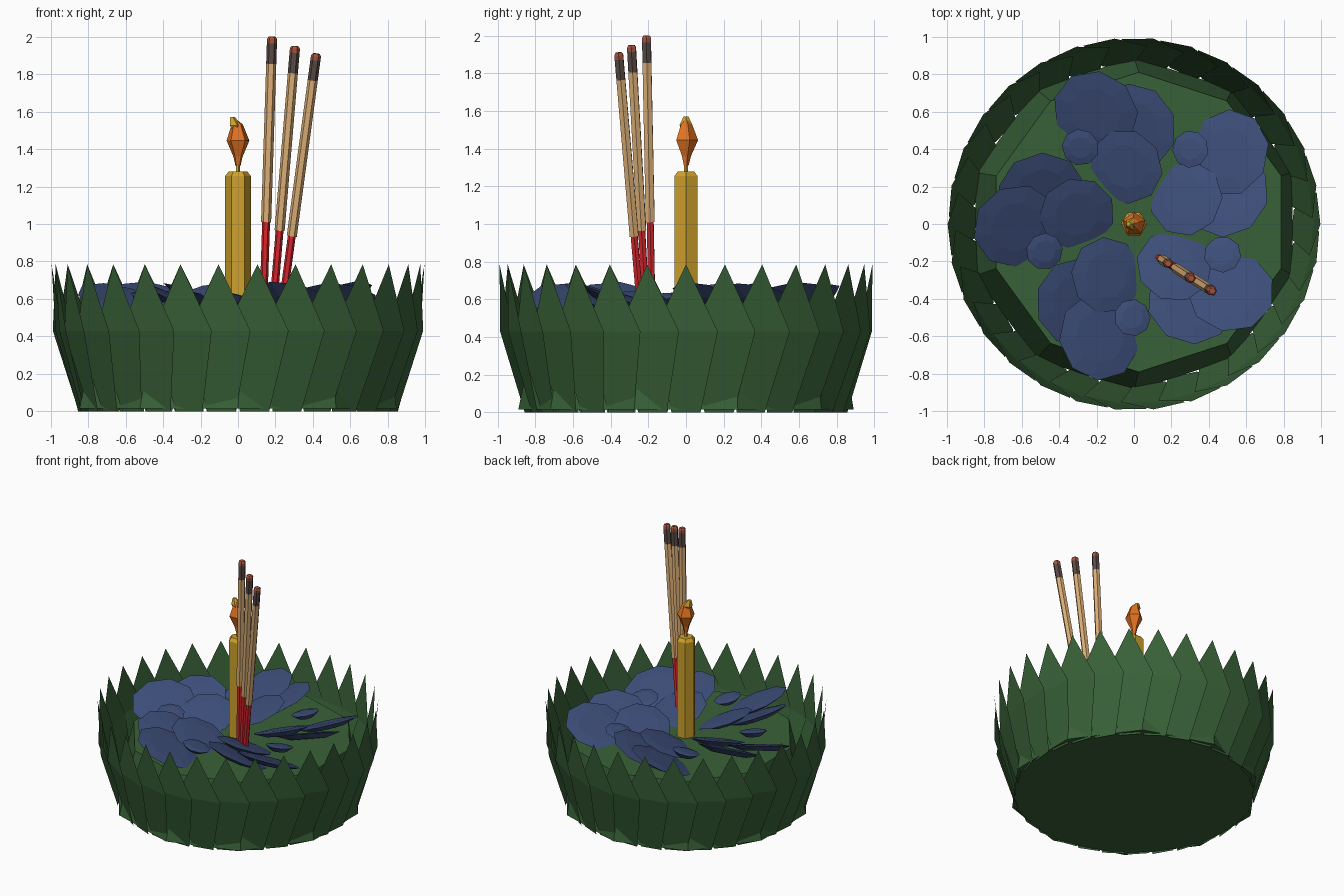
import bpy, bmesh, math
from mathutils import Vector, Matrix

cube = bpy.data.objects.get("Cube")
if cube:
    bpy.data.objects.remove(cube, do_unlink=True)


def material(name, rgb):
    m = bpy.data.materials.new(name)
    m.use_nodes = True
    m.diffuse_color = (*rgb, 1)
    bsdf = next(n for n in m.node_tree.nodes if n.type == 'BSDF_PRINCIPLED')
    bsdf.inputs["Base Color"].default_value = (*rgb, 1)
    bsdf.inputs["Roughness"].default_value = 0.9
    return m


GREEN = material("leaf green", (0.040, 0.120, 0.039))
BLUE = material("petal blue", (0.046, 0.075, 0.19))
GOLD = material("candle gold", (0.62, 0.36, 0.025))
ORANGE = material("flame orange", (0.76, 0.17, 0.015))
TAN = material("incense tan", (0.72, 0.43, 0.185))
BROWN = material("burnt brown", (0.10, 0.068, 0.058))
RUST = material("ember rust", (0.39, 0.09, 0.047))
RED = material("stick red", (0.70, 0.02, 0.027))


def finish(name, bm, *mats):
    me = bpy.data.meshes.new(name)
    bm.to_mesh(me)
    bm.free()
    for m in mats:
        me.materials.append(m)
    ob = bpy.data.objects.new(name, me)
    bpy.context.collection.objects.link(ob)
    return ob


def loft(bm, rings, sides, turn=0.0, mats=None, matrix=Matrix()):
    """Skin rings given as (centre, radius), capped at both ends."""
    loops = []
    for c, r in rings:
        loops.append([bm.verts.new(matrix @ (Vector(c) + Vector((
            r * math.cos(turn + math.tau * i / sides),
            r * math.sin(turn + math.tau * i / sides), 0)))) for i in range(sides)])
    for k, (a, b) in enumerate(zip(loops, loops[1:])):
        for i in range(sides):
            j = (i + 1) % sides
            f = bm.faces.new((a[i], a[j], b[j], b[i]))
            f.material_index = mats[k] if mats else 0
    bm.faces.new(loops[0][::-1]).material_index = mats[0] if mats else 0
    bm.faces.new(loops[-1]).material_index = mats[-1] if mats else 0


# Float: tapered ten-sided disc filling the basket
bm = bmesh.new()
loft(bm, [((0, 0, 0.015), 0.89), ((0.025, 0.01, 0.51), 0.80)], 10, turn=math.radians(18))
finish("base", bm, GREEN)

# Ring of overlapping pointed leaves, each bent once at its widest line
bm = bmesh.new()
yaw = math.radians(6)
for i in range(30):
    turn = Matrix.Rotation(math.radians(12 * i), 4, 'Z')

    def leaf_point(r, side, z):
        return bm.verts.new(turn @ Vector((r + side * math.sin(yaw), side * math.cos(yaw), z)))

    low = [leaf_point(0.845, s * 0.078, 0.0) for s in (-1, 1)]
    mid = [leaf_point(0.957, s * 0.17, 0.43) for s in (-1, 1)]
    tip = leaf_point(0.995, 0, 0.785)
    bm.faces.new((low[0], low[1], mid[1], mid[0]))
    bm.faces.new((mid[0], mid[1], tip))
finish("leaf_ring", bm, GREEN)

# Five flowers of thin petals, each tipped inward and sideways like a pinwheel:
# distance, angle, height, radius, tilt, tilt direction from the radius
PETALS = [(0.31, 170, 0.57, 0.205, 22, 122), (0.63, 181, 0.59, 0.235, 24, 122),
          (0.52, 161, 0.59, 0.235, 26, 118), (0.50, 197, 0.61, 0.10, 15, 120)]
for n in range(5):
    bm = bmesh.new()
    for dist, ang, z, r, tilt, lean in PETALS:
        place = (Matrix.Rotation(math.radians(ang - 72 * n), 4, 'Z')
                 @ Matrix.Translation((dist, 0, z))
                 @ Matrix.Rotation(math.radians(lean), 4, 'Z')
                 @ Matrix.Rotation(math.radians(tilt), 4, 'Y'))
        loft(bm, [((0, 0, -0.035), r * 0.55), ((0, 0, 0), r), ((0, 0, 0.008), r * 0.6)],
             9, turn=0.2, matrix=place)
    finish("flower_%d" % (n + 1), bm, BLUE)

# Candle with bevelled top
bm = bmesh.new()
loft(bm, [((0, 0, 0.5), 0.07), ((0, 0, 1.255), 0.07), ((0, 0, 1.28), 0.05)], 6)
finish("candle", bm, GOLD)

# Wick, showing below the flame and bent out at its tip
bm = bmesh.new()
loft(bm, [((0, 0, 1.27), 0.012), ((0, 0, 1.47), 0.012),
          ((-0.014, 0, 1.525), 0.036), ((-0.03, 0, 1.57), 0.014)], 5)
finish("wick", bm, GOLD)

# Flame
bm = bmesh.new()
loft(bm, [((0, 0, 1.31), 0.014), ((0, 0, 1.36), 0.026), ((0, 0, 1.445), 0.064),
          ((-0.004, 0, 1.53), 0.032), ((-0.006, 0, 1.55), 0.01)], 5, turn=math.radians(18))
finish("flame", bm, ORANGE)

# Incense sticks: red handle, tan body, burnt end and ember
STICKS = [((0.15, -0.19, 1.01), (0.182, -0.21, 2.0)),
          ((0.222, -0.235, 0.965), (0.305, -0.29, 1.95)),
          ((0.287, -0.275, 0.935), (0.418, -0.358, 1.91))]
for n, (a, b) in enumerate(STICKS):
    a, b = Vector(a), Vector(b)
    length = (b - a).length
    place = Matrix.Translation(a) @ (b - a).to_track_quat('Z', 'Y').to_matrix().to_4x4()
    bm = bmesh.new()
    loft(bm, [((0, 0, -0.48), 0.021), ((0, 0, 0), 0.021), ((0, 0, 0), 0.027),
              ((0, 0, length - 0.145), 0.027), ((0, 0, length - 0.035), 0.027),
              ((0, 0, length - 0.012), 0.027), ((0, 0, length), 0.018)],
         6, mats=[0, 1, 1, 2, 3, 3], matrix=place)
    finish("incense_stick_%d" % (n + 1), bm, RED, TAN, BROWN, RUST)
